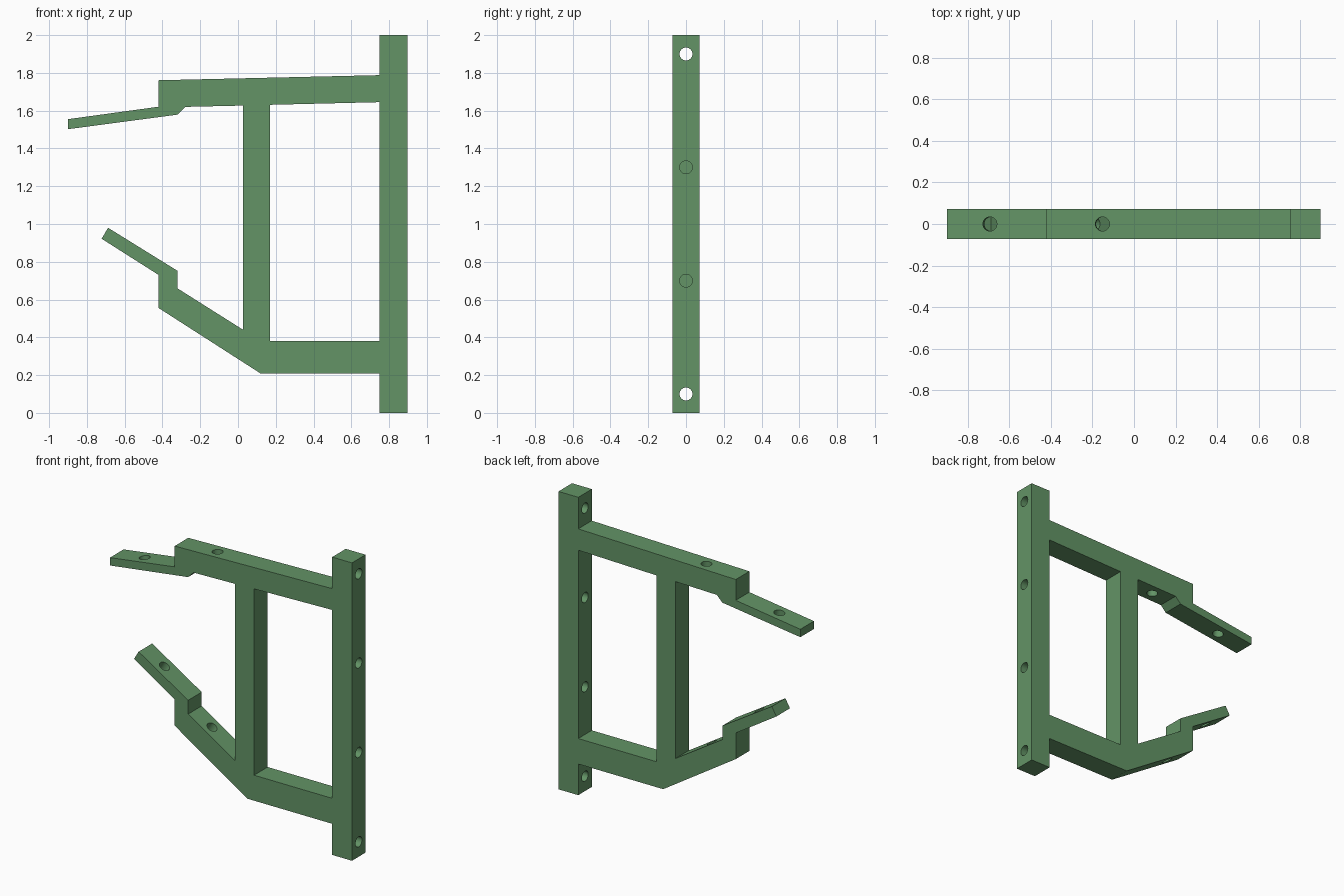
import bpy, bmesh, math
from mathutils import Vector

if "Cube" in bpy.data.objects:
    bpy.data.objects.remove(bpy.data.objects["Cube"])

HALF = 0.072          # half thickness of the bracket
HOLE_R = 0.034

green = bpy.data.materials.new("leaf_green")
green.diffuse_color = (0.125, 0.296, 0.133, 1)
green.use_nodes = True
green.node_tree.nodes["Principled BSDF"].inputs["Base Color"].default_value = green.diffuse_color


def plate(name, outline, half):
    """Extrude an (x, z) outline along y, centred on y = 0."""
    bm = bmesh.new()
    face = bm.faces.new([bm.verts.new((x, -half, z)) for x, z in outline])
    out = bmesh.ops.extrude_face_region(bm, geom=[face])
    verts = [v for v in out["geom"] if isinstance(v, bmesh.types.BMVert)]
    bmesh.ops.translate(bm, verts=verts, vec=(0, 2 * half, 0))
    bmesh.ops.recalc_face_normals(bm, faces=bm.faces)
    mesh = bpy.data.meshes.new(name)
    bm.to_mesh(mesh)
    bm.free()
    mesh.materials.append(green)
    obj = bpy.data.objects.new(name, mesh)
    bpy.context.collection.objects.link(obj)
    return obj


def rod(x, z, direction, length):
    """Round hole cutter centred at (x, z), pointing along direction (x, z)."""
    axis = Vector((direction[0], 0, direction[1]))
    bpy.ops.mesh.primitive_cylinder_add(
        vertices=32, radius=HOLE_R, depth=length, location=(x, 0, z),
        rotation=axis.to_track_quat('Z', 'Y').to_euler())
    obj = bpy.context.object
    obj.data.materials.append(green)
    return obj


def cut(target, cutter):
    cutter.hide_render = True
    bpy.context.view_layer.objects.active = target
    mod = target.modifiers.new("cut", 'BOOLEAN')
    mod.operation, mod.solver, mod.object = 'DIFFERENCE', 'EXACT', cutter
    bpy.ops.object.modifier_apply(modifier=mod.name)
    bpy.data.objects.remove(cutter)


# Whole bracket silhouette: post, upper arm, strut, lower arm
frame = plate("bracket_frame", [
    (0.75, 0), (0.897, 0), (0.897, 2), (0.75, 2), (0.75, 1.788),        # post
    (-0.42, 1.761), (-0.42, 1.621), (-0.90, 1.555), (-0.90, 1.502),     # upper arm
    (-0.32, 1.579), (-0.28, 1.620), (0.027, 1.627),
    (0.027, 0.44),                                                      # strut
    (-0.32, 0.659), (-0.32, 0.752), (-0.688, 0.980), (-0.722, 0.922),   # lower arm
    (-0.42, 0.730), (-0.42, 0.555), (0.119, 0.209), (0.75, 0.209)], HALF)

# Opening between strut and post
cut(frame, plate("window_cutter", [
    (0.17, 0.38), (0.75, 0.38), (0.75, 1.645), (0.17, 1.631)], 0.2))

# Mounting holes through the post
for z in (0.1, 0.7, 1.3, 1.9):
    cut(frame, rod(0.823, z, (1, 0), 0.3))

# Holes square to each arm section
cut(frame, rod(-0.69, 1.56, (-0.136, 1), 0.3))
cut(frame, rod(-0.15, 1.70, (-0.023, 1), 0.4))
cut(frame, rod(-0.56, 0.87, (0.53, 0.85), 0.25))
cut(frame, rod(-0.23, 0.52, (0.54, 0.84), 0.3))

# Smooth the hole walls, keep the bracket edges sharp
bpy.ops.object.select_all(action='DESELECT')
frame.select_set(True)
bpy.context.view_layer.objects.active = frame
bpy.ops.object.shade_smooth_by_angle(angle=math.radians(20))
